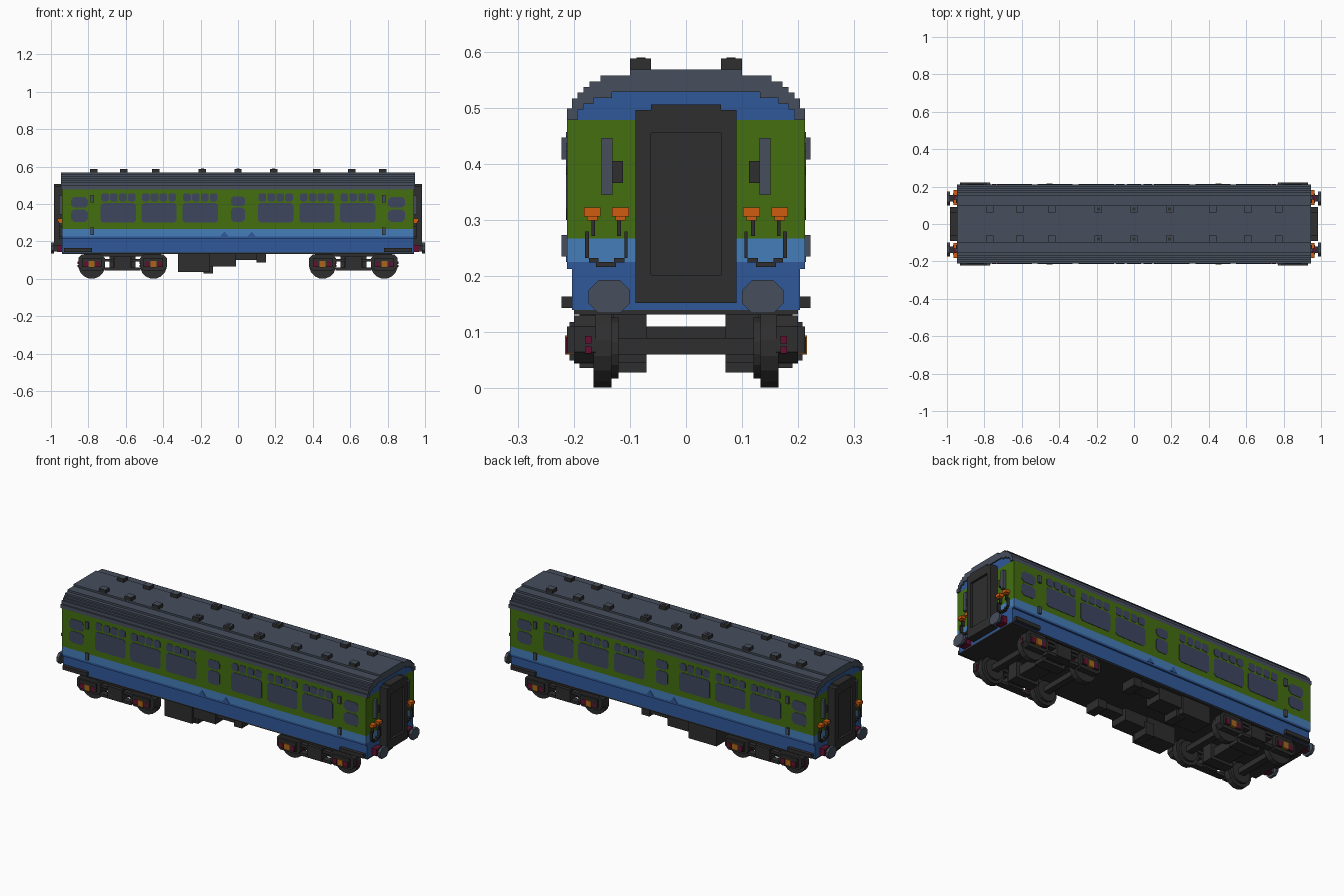
import bpy
import bmesh
import math

cube = bpy.data.objects.get("Cube")
if cube:
    bpy.data.objects.remove(cube, do_unlink=True)


def material(name, hex_code):
    def linear(i):
        c = int(hex_code[i:i + 2], 16) / 255
        return c / 12.92 if c < 0.04045 else ((c + 0.055) / 1.055) ** 2.4
    colour = (linear(0), linear(2), linear(4), 1)
    m = bpy.data.materials.new(name)
    m.use_nodes = True
    m.diffuse_color = colour
    bsdf = m.node_tree.nodes["Principled BSDF"]
    bsdf.inputs["Base Color"].default_value = colour
    bsdf.inputs["Roughness"].default_value = 0.8
    return m


DARK = material("charcoal", "2e2e2e")
SLATE = material("slate grey", "464e5c")
GLASS = material("window glass", "3e465f")
GREEN = material("leaf green", "446e10")
BLUE = material("deep blue", "2f5898")
SKY = material("light blue", "457db8")
ORANGE = material("orange", "cf5c10")
RED = material("dark red", "641030")
OCHRE = material("ochre", "a8661a")


def rect(u0, u1, v0, v1, c=0):
    """Rectangle outline, with corners cut by c."""
    if not c:
        return [(u0, v0), (u1, v0), (u1, v1), (u0, v1)]
    return [(u0 + c, v0), (u1 - c, v0), (u1, v0 + c), (u1, v1 - c),
            (u1 - c, v1), (u0 + c, v1), (u0, v1 - c), (u0, v0 + c)]


def disc(u, v, r, n=16):
    return [(u + r * math.cos(math.tau * (i + 0.5) / n),
             v + r * math.sin(math.tau * (i + 0.5) / n)) for i in range(n)]


def box(x0, x1, y0, y1, z0, z1):
    return ("x", rect(y0, y1, z0, z1), x0, x1)


def part(name, mat, solids, mirror=""):
    """One object made of prisms: (axis, outline, low, high)."""
    bm = bmesh.new()
    place = {"x": lambda u, v, w: (w, u, v),
             "y": lambda u, v, w: (u, w, v),
             "z": lambda u, v, w: (u, v, w)}
    for axis, outline, lo, hi in solids:
        ends = [[bm.verts.new(place[axis](u, v, w)) for u, v in outline]
                for w in (lo, hi)]
        bm.faces.new(ends[0])
        bm.faces.new(ends[1])
        n = len(outline)
        for i in range(n):
            j = (i + 1) % n
            bm.faces.new((ends[0][i], ends[0][j], ends[1][j], ends[1][i]))
    bmesh.ops.recalc_face_normals(bm, faces=bm.faces)
    mesh = bpy.data.meshes.new(name)
    bm.to_mesh(mesh)
    bm.free()
    mesh.materials.append(mat)
    ob = bpy.data.objects.new(name, mesh)
    bpy.context.collection.objects.link(ob)
    if mirror:
        mod = ob.modifiers.new("mirror", "MIRROR")
        mod.use_axis = ("x" in mirror, "y" in mirror, False)
        mod.use_mirror_merge = False
    return ob


def stairs(steps, base):
    """Right-hand half of a stepped arch, going up from base."""
    pts, z = [], base
    for half, top in steps:
        pts += [(half, z), (half, top)]
        z = top
    return pts


def arch(steps, base):
    half = stairs(steps, base)
    return half + [(-y, z) for y, z in reversed(half)]


# Body shell
END, SIDE = 0.94, 0.212
part("lower_body", BLUE, [box(-END, END, -0.203, 0.203, 0.14, 0.213),
                          box(-END, END, -SIDE, SIDE, 0.213, 0.225)])
part("waist_band", SKY, [box(-END, END, -SIDE, SIDE, 0.225, 0.267)])
part("upper_body", GREEN, [box(-END, END, -SIDE, SIDE, 0.267, 0.478)])
part("floor", DARK, [box(-END, END, -0.2, 0.2, 0.132, 0.14)])

# Stepped roof with blue gable ends beneath it
outer = [(0.212, 0.499), (0.203, 0.517), (0.193, 0.527), (0.183, 0.537),
         (0.172, 0.547), (0.152, 0.558), (0.1, 0.568)]
inner = [(0.193, 0.497), (0.183, 0.507), (0.165, 0.518), (0.132, 0.528)]
part("roof", SLATE, [("x", arch(outer, 0.478) + arch(inner, 0.478)[::-1],
                      -0.947, 0.947)])
part("gable_ends", BLUE, [("x", arch(inner, 0.478), -END, END)])

# Roof vents, slate on top
vent_x = (-0.77, -0.61, -0.44, -0.19, 0, 0.19, 0.42, 0.607, 0.775)
vents = part("roof_vents", DARK, [box(x - 0.02, x + 0.02, 0.062, 0.1, 0.56, 0.588)
                                  for x in vent_x], "y")
vents.data.materials.append(SLATE)
for face in vents.data.polygons:
    face.material_index = int(face.normal.z > 0.5)
part("vent_caps", DARK, [box(x - 0.008, x + 0.008, 0.072, 0.088, 0.587, 0.59)
                         for x in vent_x[3:6]], "y")

# Side windows: a big pane below four small ones
GLASS_Y = (SIDE - 0.002, SIDE + 0.002)
panes = []
for cx in (0.202, 0.423, 0.64):
    panes.append(rect(cx - 0.094, cx + 0.094, 0.3, 0.405, 0.012))
    for i in range(4):
        left = cx - 0.092 + i * 0.0475
        panes.append(rect(left, left + 0.041, 0.414, 0.457, 0.008))
# Door windows
panes += [rect(0.803, 0.893, 0.305, 0.37, 0.015),
          rect(0.803, 0.893, 0.38, 0.437, 0.015)]
part("side_windows", GLASS, [("y", p, *GLASS_Y) for p in panes], "xy")
part("centre_windows", GLASS, [("y", rect(-0.037, 0.037, 0.305, 0.38, 0.012), *GLASS_Y),
                               ("y", rect(-0.037, 0.037, 0.39, 0.44, 0.012), *GLASS_Y)], "y")

# Door fittings, footsteps and small waist marks
part("door_handles", SLATE, [box(0.771, 0.789, 0.2, 0.222, 0.408, 0.447),
                             box(0.771, 0.789, 0.2, 0.222, 0.235, 0.273)], "xy")
part("footsteps", DARK, [box(0.78, 0.93, 0.19, 0.222, 0.143, 0.164)], "xy")
part("waist_marks", BLUE, [("y", [(0.05, 0.225), (0.096, 0.225), (0.073, 0.252)],
                            *GLASS_Y)], "xy")

# Gangway: frame around a recessed door
part("gangway_frame", DARK, [
    box(0.93, 0.985, 0.062, 0.09, 0.152, 0.496),
    box(0.93, 0.985, -0.09, -0.062, 0.152, 0.496),
    box(0.93, 0.985, -0.062, 0.062, 0.455, 0.506),
    box(0.93, 0.985, -0.062, 0.062, 0.152, 0.202)], "x")
part("gangway_door", DARK, [box(0.93, 0.972, -0.062, 0.062, 0.202, 0.455)], "x")

# Buffers
part("buffer_heads", SLATE, [("x", rect(0.1, 0.174, 0.134, 0.193, 0.018), 0.985, 1)], "xy")
part("buffer_shanks", DARK, [box(0.93, 0.985, 0.12, 0.154, 0.145, 0.18)], "xy")
part("buffer_collars", RED, [box(0.94, 0.968, 0.112, 0.162, 0.143, 0.182)], "xy")

# End handrails, lamps and hoses
part("end_handrails", SLATE, [box(0.935, 0.957, 0.131, 0.151, 0.345, 0.446)], "xy")
part("end_brackets", DARK, [box(0.935, 0.953, 0.112, 0.131, 0.366, 0.405)], "xy")
lamps = []
for y in (0.117, 0.167):
    lamps += [box(0.935, 0.965, y - 0.015, y + 0.015, 0.306, 0.322),
              box(0.935, 0.96, y - 0.009, y + 0.009, 0.299, 0.306)]
part("end_lamps", ORANGE, lamps, "xy")
part("hoses", DARK, [
    box(0.938, 0.955, 0.104, 0.11, 0.232, 0.28),
    box(0.938, 0.955, 0.116, 0.123, 0.272, 0.3),
    box(0.938, 0.955, 0.162, 0.168, 0.272, 0.3),
    box(0.938, 0.955, 0.173, 0.18, 0.232, 0.28),
    box(0.938, 0.955, 0.11, 0.128, 0.224, 0.232),
    box(0.938, 0.955, 0.156, 0.173, 0.224, 0.232),
    box(0.938, 0.955, 0.125, 0.16, 0.216, 0.225)], "xy")

# Bogies, each with two wheelsets
wheels, frames, axles, caps, springs = [], [], [], [], []
for x in (0.452, 0.782):
    wheels += [("y", disc(x, 0.072, 0.072), 0.133, 0.165),
               ("y", disc(x, 0.072, 0.055), 0.12, 0.135)]
    axles.append(box(x - 0.018, x + 0.018, -0.13, 0.13, 0.06, 0.09))
    frames += [("y", rect(x - 0.072, x + 0.072, 0.045, 0.13, 0.02), 0.16, 0.2),
               box(x - 0.052, x + 0.052, 0.17, 0.212, 0.062, 0.11)]
    caps.append(box(x - 0.016, x + 0.016, 0.2, 0.216, 0.06, 0.094))
    for s in (-0.034, 0.034):
        springs.append(box(x + s - 0.011, x + s + 0.011, 0.2, 0.214, 0.062, 0.092))
    for z in (0.062, 0.08):
        springs.append(box(x + 0.07, x + 0.075, 0.168, 0.18, z, z + 0.013))
MID = 0.617
frames += [box(0.5, 0.74, 0.165, 0.195, 0.092, 0.107),
           box(0.52, 0.715, 0.165, 0.2, 0.044, 0.06),
           box(MID - 0.045, MID + 0.045, 0.16, 0.208, 0.05, 0.118),
           box(MID - 0.19, MID + 0.19, 0.165, 0.19, 0.118, 0.135),
           box(MID - 0.07, MID + 0.07, 0.07, 0.13, 0.045, 0.135)]
axles.append(box(MID - 0.05, MID + 0.05, -0.16, 0.16, 0.06, 0.11))
part("wheels", DARK, wheels, "xy")
part("bogie_frames", DARK, frames, "xy")
part("axles_and_bolsters", DARK, axles, "x")
part("axle_box_caps", OCHRE, caps, "xy")
part("axle_box_springs", RED, springs, "xy")

# Underfloor equipment
part("underfloor_boxes", DARK, [
    box(-0.322, -0.15, 0.075, 0.19, 0.036, 0.135),
    box(-0.185, -0.135, 0.07, 0.16, 0.028, 0.1),
    box(-0.15, -0.012, 0.08, 0.18, 0.066, 0.135),
    box(-0.012, 0.1, 0.1, 0.17, 0.1, 0.135),
    box(0.1, 0.15, 0.09, 0.18, 0.086, 0.135)], "y")
